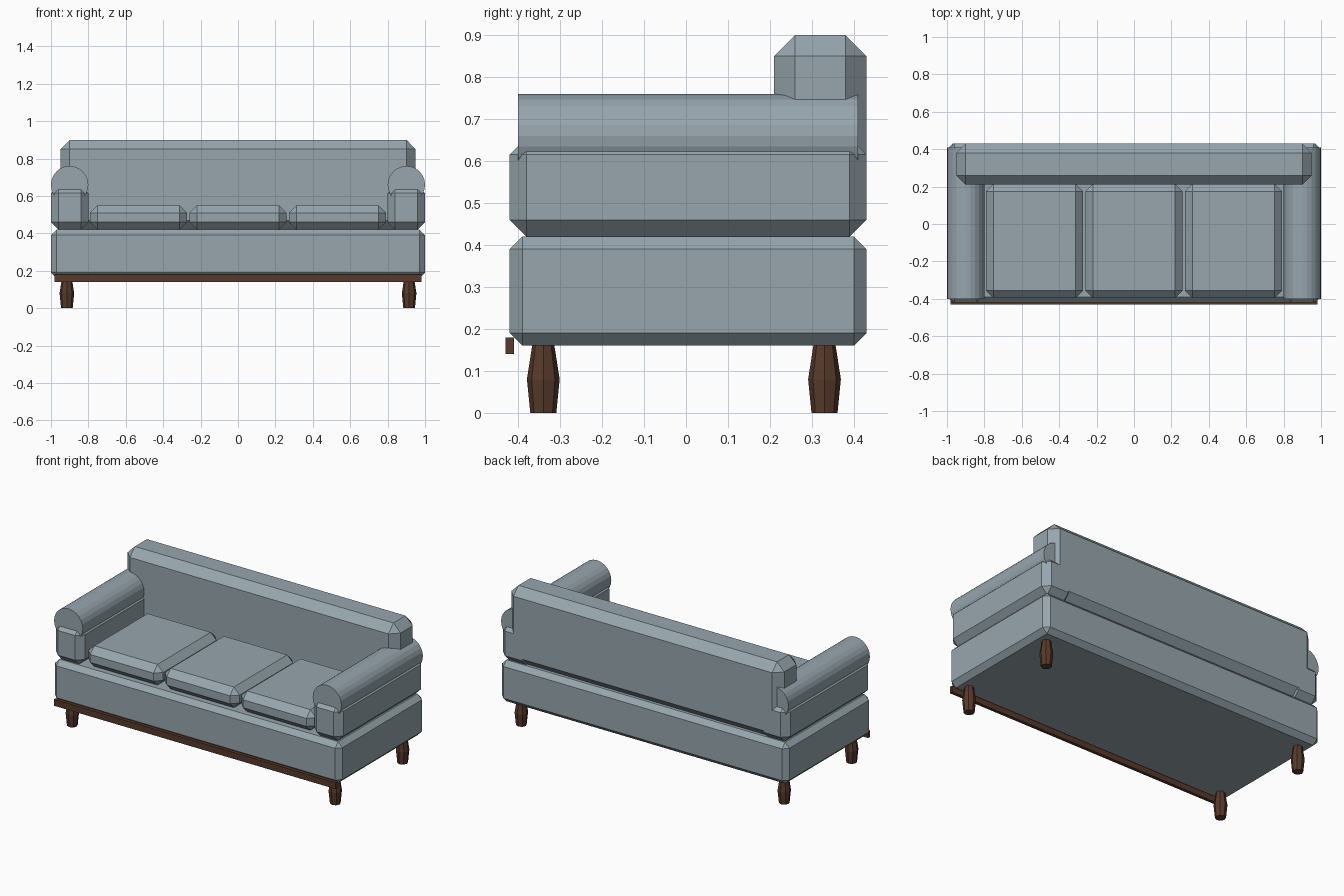
import bpy, bmesh, math
from mathutils import Matrix

if "Cube" in bpy.data.objects:
    bpy.data.objects.remove(bpy.data.objects["Cube"])


def material(name, rgb):
    m = bpy.data.materials.new(name)
    m.diffuse_color = (*rgb, 1)
    m.use_nodes = True
    m.node_tree.nodes["Principled BSDF"].inputs["Base Color"].default_value = m.diffuse_color
    return m


fabric = material("blue_grey_fabric", (0.31, 0.38, 0.42))
wood = material("dark_wood", (0.095, 0.042, 0.024))


def finish(name, bm, mat):
    bmesh.ops.recalc_face_normals(bm, faces=bm.faces)
    me = bpy.data.meshes.new(name)
    bm.to_mesh(me)
    bm.free()
    me.materials.append(mat)
    ob = bpy.data.objects.new(name, me)
    bpy.context.collection.objects.link(ob)
    return ob


def box(name, x, y, z, bevel, mat):
    """Box from (min, max) ranges with chamfered edges."""
    bm = bmesh.new()
    bmesh.ops.create_cube(bm, size=1)
    for v in bm.verts:
        v.co = [(lo + hi) / 2 + c * (hi - lo) for c, (lo, hi) in zip(v.co, (x, y, z))]
    if bevel:
        bmesh.ops.bevel(bm, geom=bm.edges[:], offset=bevel, segments=1,
                        affect='EDGES', profile=0.5)
    return finish(name, bm, mat)


def leg(name, x, y):
    """Eight-sided tapered leg, widest in the middle."""
    bm = bmesh.new()
    rings = []
    for r, z in ((0.031, 0), (0.039, 0.08), (0.025, 0.17)):
        rings.append([bm.verts.new((x + r * math.cos(i * math.pi / 4),
                                    y + r * math.sin(i * math.pi / 4), z)) for i in range(8)])
    for a, b in zip(rings, rings[1:]):
        for i in range(8):
            j = (i + 1) % 8
            bm.faces.new((a[i], a[j], b[j], b[i]))
    bm.faces.new(rings[0])
    bm.faces.new(rings[-1])
    return finish(name, bm, wood)


# Base and front trim
box("base", (-1, 1), (-0.42, 0.43), (0.16, 0.42), 0.03, fabric)
box("front_rail", (-0.98, 0.98), (-0.43, -0.41), (0.14, 0.18), 0, wood)

# Backrest
box("backrest", (-0.95, 0.95), (0.21, 0.43), (0.42, 0.90), 0.05, fabric)

# Seat cushions
for i, side in enumerate(("left", "middle", "right")):
    cx = (i - 1) * 0.532
    box(f"{side}_cushion", (cx - 0.26, cx + 0.26), (-0.395, 0.215), (0.42, 0.55), 0.04, fabric)

for s, side in ((-1, "left"), (1, "right")):
    # Arm block and the roll on top of it
    box(f"{side}_arm", (s * 0.9 - 0.1, s * 0.9 + 0.1), (-0.42, 0.43), (0.42, 0.655), 0.04, fabric)
    bm = bmesh.new()
    bmesh.ops.create_cone(bm, cap_ends=True, segments=24, radius1=0.1, radius2=0.1, depth=0.81,
                          matrix=Matrix.Translation((s * 0.9, 0.005, 0.66))
                          @ Matrix.Rotation(math.pi / 2, 4, 'X'))
    finish(f"{side}_arm_roll", bm, fabric)
    # Legs
    leg(f"{side}_front_leg", s * 0.915, -0.34)
    leg(f"{side}_back_leg", s * 0.915, 0.33)
